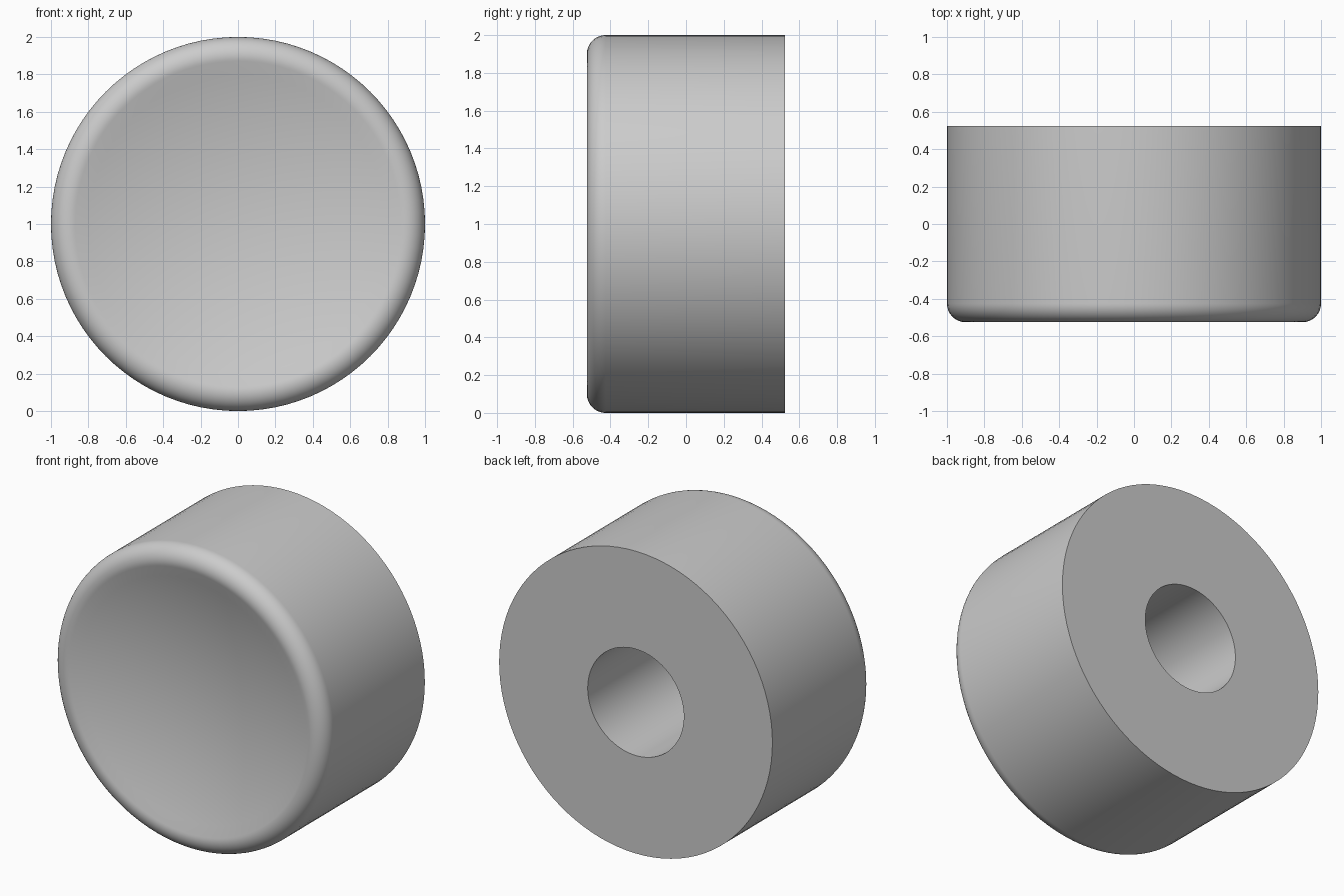
import bpy, bmesh
from math import sin, cos, asin, radians, pi
from mathutils import Vector

cube = bpy.data.objects.get("Cube")
if cube:
    bpy.data.objects.remove(cube, do_unlink=True)

# Main sizes
RADIUS, HALF_DEPTH, FILLET = 1.0, 0.525, 0.1
BORE_RADIUS, BORE_FLOOR = 0.352, -0.325
LIP_ANGLE = radians(17)

grey = bpy.data.materials.new("light_grey")
grey.use_nodes = True
colour = (0.6, 0.6, 0.6, 1)
grey.diffuse_color = colour
grey.node_tree.nodes["Principled BSDF"].inputs["Base Color"].default_value = colour

# Rounded rim: arc from the outer wall over the crest to the dish
rim = []
for i in range(17):
    a = pi / 2 - (pi / 2 + LIP_ANGLE) * i / 16
    rim.append((RADIUS - FILLET + FILLET * sin(a),
                -HALF_DEPTH + FILLET - FILLET * cos(a)))

# Concave dish: spherical arc tangent to the rim
lip_r, lip_y = rim[-1]
sphere = lip_r / sin(LIP_ANGLE)
dish = []
for i in range(1, 13):
    a = LIP_ANGLE * (1 - i / 12)
    dish.append((sphere * sin(a), lip_y + sphere * (cos(a) - cos(LIP_ANGLE))))

# Half section from the bore floor, around the outside, to the dish centre
profile = [(0, BORE_FLOOR), (BORE_RADIUS, BORE_FLOOR),
           (BORE_RADIUS, HALF_DEPTH), (RADIUS, HALF_DEPTH)] + rim + dish

# Revolve the section around the y axis
bm = bmesh.new()
verts = [bm.verts.new((r, y, 1)) for r, y in profile]
edges = [bm.edges.new(pair) for pair in zip(verts, verts[1:])]
bmesh.ops.spin(bm, geom=verts + edges, cent=Vector((0, 0, 1)), axis=(0, 1, 0),
               angle=2 * pi, steps=96, use_merge=True)
bmesh.ops.remove_doubles(bm, verts=bm.verts, dist=0.0001)
bmesh.ops.recalc_face_normals(bm, faces=bm.faces)
mesh = bpy.data.meshes.new("knob_cap")
bm.to_mesh(mesh)
bm.free()
mesh.materials.append(grey)

knob = bpy.data.objects.new("knob_cap", mesh)
bpy.context.collection.objects.link(knob)
bpy.ops.object.select_all(action="DESELECT")
knob.select_set(True)
bpy.context.view_layer.objects.active = knob
bpy.ops.object.shade_smooth_by_angle(angle=radians(35))
